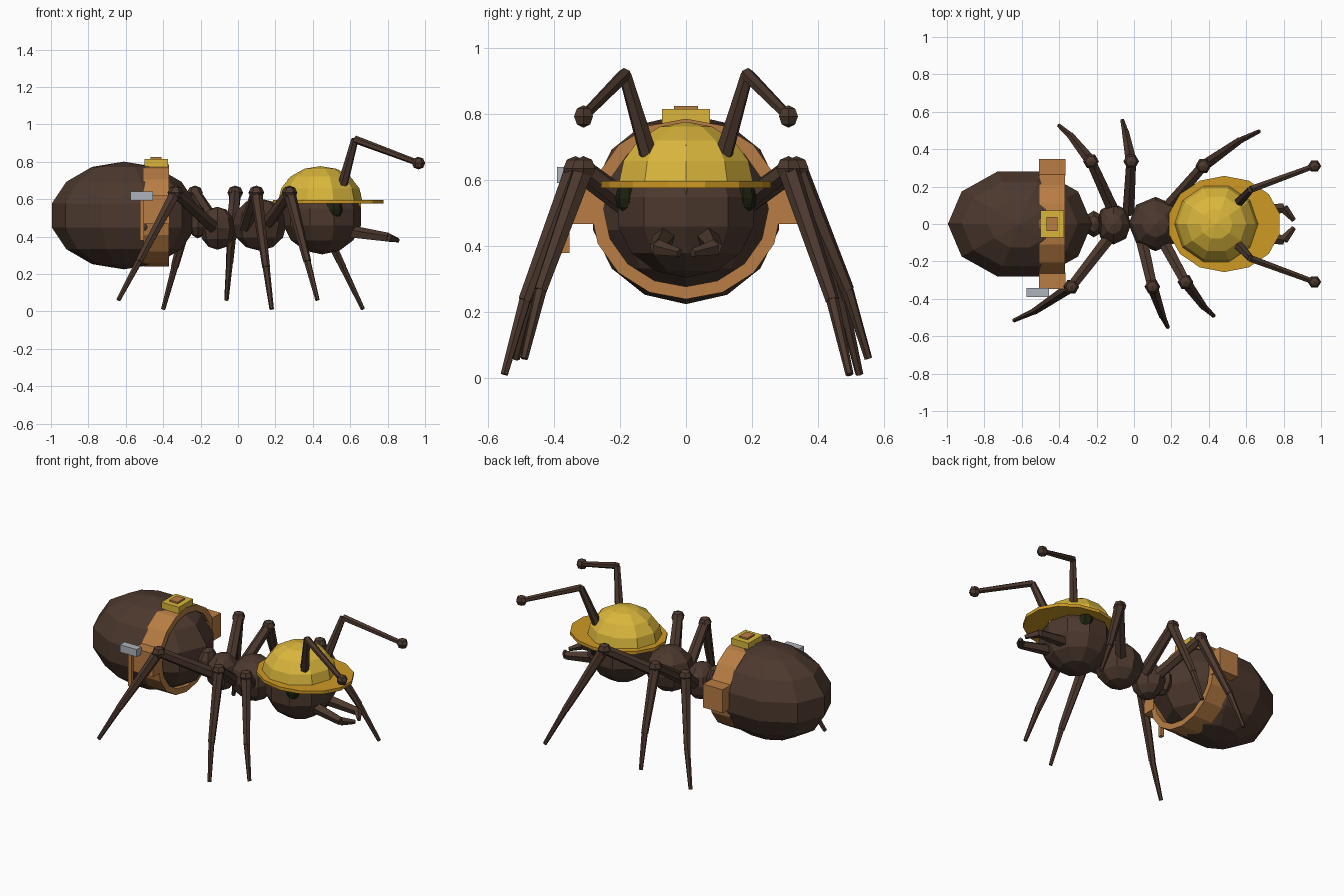
import bpy, bmesh, math
from mathutils import Vector, Matrix

if "Cube" in bpy.data.objects:
    bpy.data.objects.remove(bpy.data.objects["Cube"])


def material(name, rgb):
    m = bpy.data.materials.new(name)
    m.diffuse_color = (*rgb, 1)
    m.use_nodes = True
    m.node_tree.nodes["Principled BSDF"].inputs["Base Color"].default_value = m.diffuse_color
    return m


BROWN = material("dark brown", (0.072, 0.040, 0.027))
YELLOW = material("helmet yellow", (0.70, 0.47, 0.045))
AMBER = material("brim amber", (0.62, 0.32, 0.018))
LEATHER = material("tan leather", (0.48, 0.205, 0.058))
BLACK = material("eye black green", (0.012, 0.015, 0.005))
STEEL = material("steel grey", (0.42, 0.45, 0.50))


def finish(name, bm, mat):
    bmesh.ops.recalc_face_normals(bm, faces=bm.faces)
    me = bpy.data.meshes.new(name)
    bm.to_mesh(me)
    bm.free()
    me.materials.append(mat)
    ob = bpy.data.objects.new(name, me)
    bpy.context.collection.objects.link(ob)
    return ob


def ball(name, c, r, mat, segs=10, rings=7, half=False):
    """Low-poly ellipsoid with its poles on z; half keeps the upper dome."""
    bm = bmesh.new()
    c = Vector(c)
    span = math.pi / 2 if half else math.pi
    last = rings if half else rings - 1
    loops = []
    for i in range(1, last + 1):
        t = span * i / rings
        loops.append([bm.verts.new(c + Vector((
            r[0] * math.sin(t) * math.cos(math.tau * j / segs),
            r[1] * math.sin(t) * math.sin(math.tau * j / segs),
            r[2] * math.cos(t)))) for j in range(segs)])
    top = bm.verts.new(c + Vector((0, 0, r[2])))
    bottom = None if half else bm.verts.new(c - Vector((0, 0, r[2])))
    for j in range(segs):
        k = (j + 1) % segs
        bm.faces.new((top, loops[0][j], loops[0][k]))
        for a, b in zip(loops, loops[1:]):
            bm.faces.new((a[j], b[j], b[k], a[k]))
        if bottom:
            bm.faces.new((loops[-1][j], bottom, loops[-1][k]))
    if half:
        bm.faces.new(loops[-1])
    return finish(name, bm, mat)


def box(name, lo, hi, mat):
    bm = bmesh.new()
    lo, hi = Vector(lo), Vector(hi)
    bmesh.ops.create_cube(bm, size=1, matrix=Matrix.Translation((lo + hi) / 2)
                          @ Matrix.Diagonal((*(hi - lo), 1)))
    return finish(name, bm, mat)


def limb(name, points, radii, sides=6):
    """Chain of tapered rods; radii holds a (start, end) pair per rod."""
    bm = bmesh.new()
    for a, b, (r1, r2) in zip(points, points[1:], radii):
        a, b = Vector(a), Vector(b)
        d = b - a
        m = Matrix.Translation((a + b) / 2) @ d.to_track_quat('Z', 'Y').to_matrix().to_4x4()
        bmesh.ops.create_cone(bm, cap_ends=True, segments=sides, radius1=r1,
                              radius2=r2, depth=d.length, matrix=m)
    return finish(name, bm, BROWN)


# body
ball("abdomen", (-0.61, 0, 0.513), (0.395, 0.303, 0.288), BROWN)
ball("rear_waist", (-0.215, 0, 0.48), (0.05, 0.075, 0.09), BROWN, 8, 5)
ball("front_waist", (-0.11, 0, 0.445), (0.095, 0.11, 0.115), BROWN, 8, 6)
ball("thorax", (0.115, 0, 0.465), (0.145, 0.145, 0.14), BROWN, 8, 6)
ball("head", (0.45, 0, 0.505), (0.213, 0.222, 0.2), BROWN)

# hard hat
ball("helmet_dome", (0.44, 0, 0.585), (0.226, 0.215, 0.192), YELLOW, 10, 4, True)
bm = bmesh.new()
bmesh.ops.create_cone(bm, cap_ends=True, segments=14, radius1=1, radius2=1, depth=1,
                      matrix=Matrix.Translation((0.483, 0, 0.587))
                      @ Matrix.Diagonal((0.303, 0.257, 0.02, 1)))
finish("helmet_brim", bm, AMBER)
ball("helmet_ridge", (0.44, 0, 0.59), (0.222, 0.03, 0.186), AMBER, 8, 7)

# tool belt: short ring around the abdomen
bm = bmesh.new()
N = 16
ring = []
for x, r in ((-0.505, 0.235), (-0.505, 0.273), (-0.37, 0.273), (-0.37, 0.235)):
    ring.append([bm.verts.new((x, 1.06 * r * math.cos(math.tau * j / N),
                               0.513 + r * math.sin(math.tau * j / N))) for j in range(N)])
for i in range(4):
    a, b = ring[i], ring[(i + 1) % 4]
    for j in range(N):
        k = (j + 1) % N
        bm.faces.new((a[j], b[j], b[k], a[k]))
finish("tool_belt", bm, LEATHER)
box("belt_buckle", (-0.5, -0.072, 0.76), (-0.375, 0.072, 0.815), YELLOW)
box("buckle_centre", (-0.467, -0.037, 0.80), (-0.408, 0.037, 0.825), LEATHER)
for side, s in (("left", 1), ("right", -1)):
    y0, y1 = sorted((s * 0.26, s * 0.348))
    box(side + "_pouch", (-0.507, y0, 0.468), (-0.367, y1, 0.62), LEATHER)

# hammer hanging on the belt
box("hammer_handle", (-0.525, -0.377, 0.38), (-0.503, -0.352, 0.61), LEATHER)
box("hammer_head", (-0.575, -0.39, 0.592), (-0.455, -0.342, 0.64), STEEL)

# eyes, antennae, mandibles
for side, s in (("left", 1), ("right", -1)):
    ball(side + "_eye", (0.51, s * 0.172, 0.545), (0.053, 0.042, 0.053), BLACK, 8, 6)
    limb(side + "_antenna", [(0.56, s * 0.115, 0.68), (0.625, s * 0.185, 0.92),
                             (0.965, s * 0.31, 0.793)], [(0.028, 0.02), (0.021, 0.016)])
    ball(side + "_antenna_tip", (0.965, s * 0.31, 0.793), (0.036, 0.033, 0.034), BROWN, 6, 4)
    limb(side + "_mandible", [(0.60, s * 0.065, 0.425), (0.80, s * 0.085, 0.395),
                              (0.855, s * 0.02, 0.38)], [(0.036, 0.026), (0.026, 0.013)], 5)

# legs: hip, knee and foot for each, in a walking pose
legs = {
    "rear_left": ((-0.11, 0.07, 0.45), (-0.23, 0.335), (-0.40, 0.525, 0.012)),
    "middle_left": ((-0.03, 0.06, 0.45), (-0.015, 0.335), (-0.062, 0.552, 0.06)),
    "front_left": ((0.17, 0.08, 0.46), (0.37, 0.31), (0.668, 0.495, 0.012)),
    "rear_right": ((-0.13, -0.07, 0.45), (-0.335, -0.335), (-0.64, -0.515, 0.06)),
    "middle_right": ((0.04, -0.08, 0.45), (0.098, -0.335), (0.18, -0.55, 0.012)),
    "front_right": ((0.15, -0.08, 0.46), (0.275, -0.31), (0.425, -0.49, 0.06)),
}
for name, (hip, knee_xy, foot) in legs.items():
    knee = Vector((*knee_xy, 0.635))
    foot = Vector(foot)
    ankle = knee.lerp(foot, 0.64) + Vector((0, math.copysign(0.015, foot.y), 0))
    limb(name + "_leg", [hip, knee, ankle, foot],
         [(0.036, 0.03), (0.033, 0.021), (0.019, 0.012)])
    ball(name + "_knee", knee, (0.042, 0.042, 0.038), BROWN, 6, 4)
